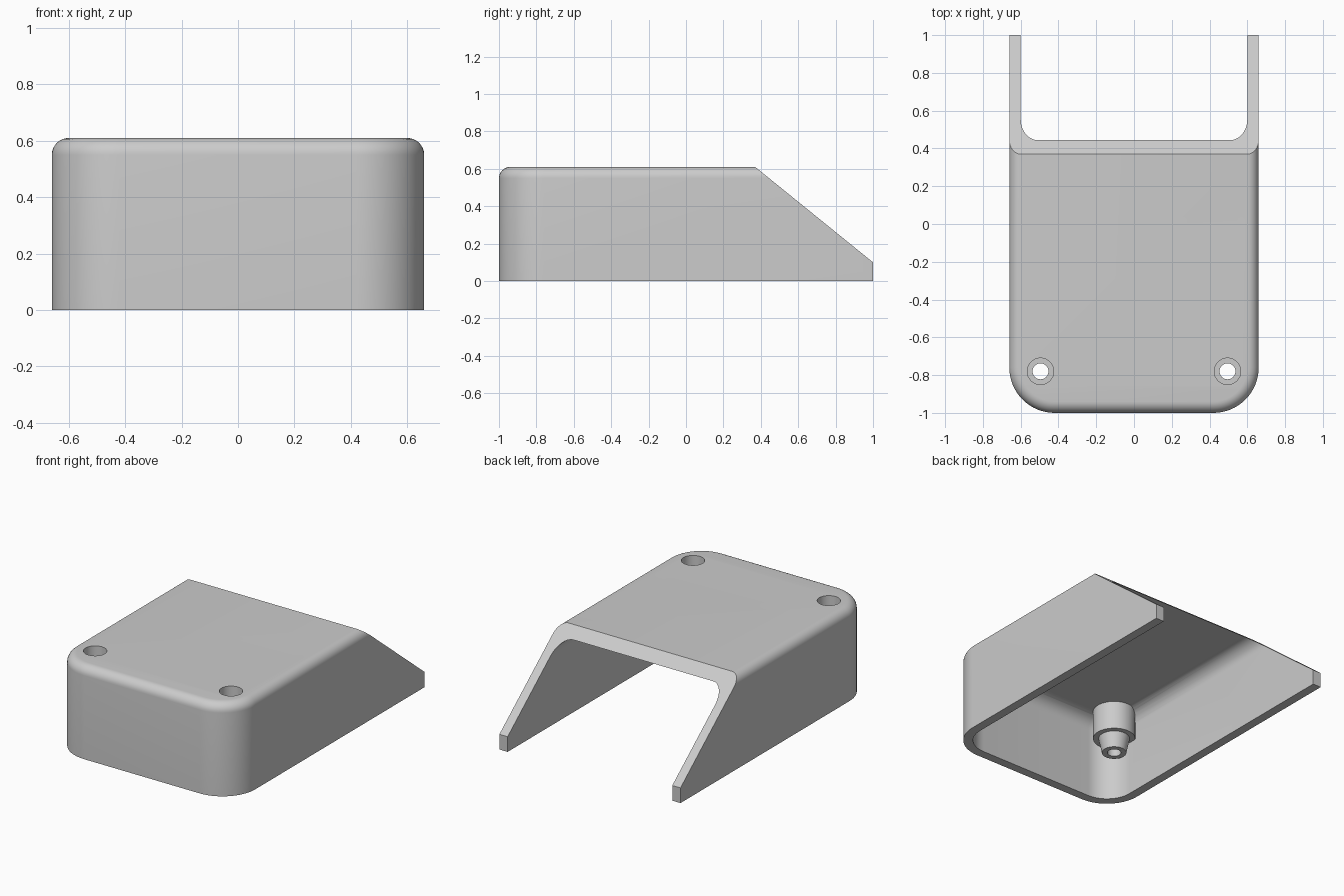
import bpy, bmesh, math

if "Cube" in bpy.data.objects:
    bpy.data.objects.remove(bpy.data.objects["Cube"], do_unlink=True)

grey = bpy.data.materials.new("plain grey")
grey.use_nodes = True
colour = (0.6, 0.6, 0.6, 1)
grey.diffuse_color = colour
grey.node_tree.nodes["Principled BSDF"].inputs["Base Color"].default_value = colour

CORNER_X, CORNER_Y = 0.42, -0.76   # shared centre of inner and outer corner arcs
SLOPE = 0.51 / 0.63


def finish(bm, name):
    bmesh.ops.recalc_face_normals(bm, faces=bm.faces)
    mesh = bpy.data.meshes.new(name)
    bm.to_mesh(mesh)
    bm.free()
    mesh.materials.append(grey)
    obj = bpy.data.objects.new(name, mesh)
    bpy.context.collection.objects.link(obj)
    return obj


def rounded_block(name, radius, fillet, bottom, top, back, steps=16):
    """Block with two round front corners and a filleted top edge."""
    layers = [(0, bottom)]
    for i in range(steps // 2 + 1):
        a = math.pi / steps * i
        layers.append((fillet * (1 - math.cos(a)), top - fillet * (1 - math.sin(a))))
    bm = bmesh.new()
    rings = []
    for inset, z in layers:
        r = radius - inset
        pts = [(-CORNER_X - r, back)]
        for side, start in ((-1, math.pi), (1, 1.5 * math.pi)):
            for i in range(steps + 1):
                a = start + math.pi / 2 * i / steps
                pts.append((side * CORNER_X + r * math.cos(a), CORNER_Y + r * math.sin(a)))
        pts.append((CORNER_X + r, back))
        rings.append([bm.verts.new((x, y, z)) for x, y in pts])
    n = len(rings[0])
    for low, high in zip(rings, rings[1:]):
        for i in range(n):
            j = (i + 1) % n
            bm.faces.new((low[i], low[j], high[j], high[i]))
    bm.faces.new(rings[0])
    bm.faces.new(rings[-1])
    return finish(bm, name)


def round_post(name, x, r_low, r_high, low, high):
    bm = bmesh.new()
    bmesh.ops.create_cone(bm, cap_ends=True, segments=48, radius1=r_low,
                          radius2=r_high, depth=high - low)
    bmesh.ops.translate(bm, verts=bm.verts, vec=(x, -0.78, (low + high) / 2))
    return finish(bm, name)


def combine(target, tool, operation):
    tool.hide_render = True
    bpy.context.view_layer.objects.active = target
    mod = target.modifiers.new(operation, "BOOLEAN")
    mod.operation, mod.solver, mod.object = operation, "EXACT", tool
    bpy.ops.object.modifier_apply(modifier=mod.name)
    bpy.data.objects.remove(tool, do_unlink=True)


# Hollow cover, open underneath and at the back
cover = rounded_block("cover_shell", 0.24, 0.06, 0, 0.61, 1)
combine(cover, rounded_block("cavity", 0.18, 0.09, -0.1, 0.55, 1.2), "DIFFERENCE")

# Sloping cut across the back
bm = bmesh.new()
profile = [(y, 0.61 - SLOPE * (y - 0.37)) for y in (0.2, 1.2)] + [(1.2, 0.9), (0.2, 0.9)]
face = bm.faces.new([bm.verts.new((-1, y, z)) for y, z in profile])
extruded = bmesh.ops.extrude_face_region(bm, geom=[face])["geom"]
bmesh.ops.translate(bm, vec=(2, 0, 0),
                    verts=[v for v in extruded if isinstance(v, bmesh.types.BMVert)])
combine(cover, finish(bm, "slope_cutter"), "DIFFERENCE")

# Screw bosses under the lid, with stepped holes through them
for x in (-0.495, 0.495):
    combine(cover, round_post("boss", x, 0.13, 0.13, 0.36, 0.58), "UNION")
    combine(cover, round_post("boss_tip", x, 0.075, 0.1, 0.26, 0.38), "UNION")
    combine(cover, round_post("screw_head_recess", x, 0.07, 0.07, 0.41, 0.7), "DIFFERENCE")
    combine(cover, round_post("screw_hole", x, 0.042, 0.042, 0.2, 0.7), "DIFFERENCE")

bpy.ops.object.select_all(action="DESELECT")
cover.select_set(True)
bpy.context.view_layer.objects.active = cover
bpy.ops.object.shade_smooth_by_angle(angle=math.radians(30))
